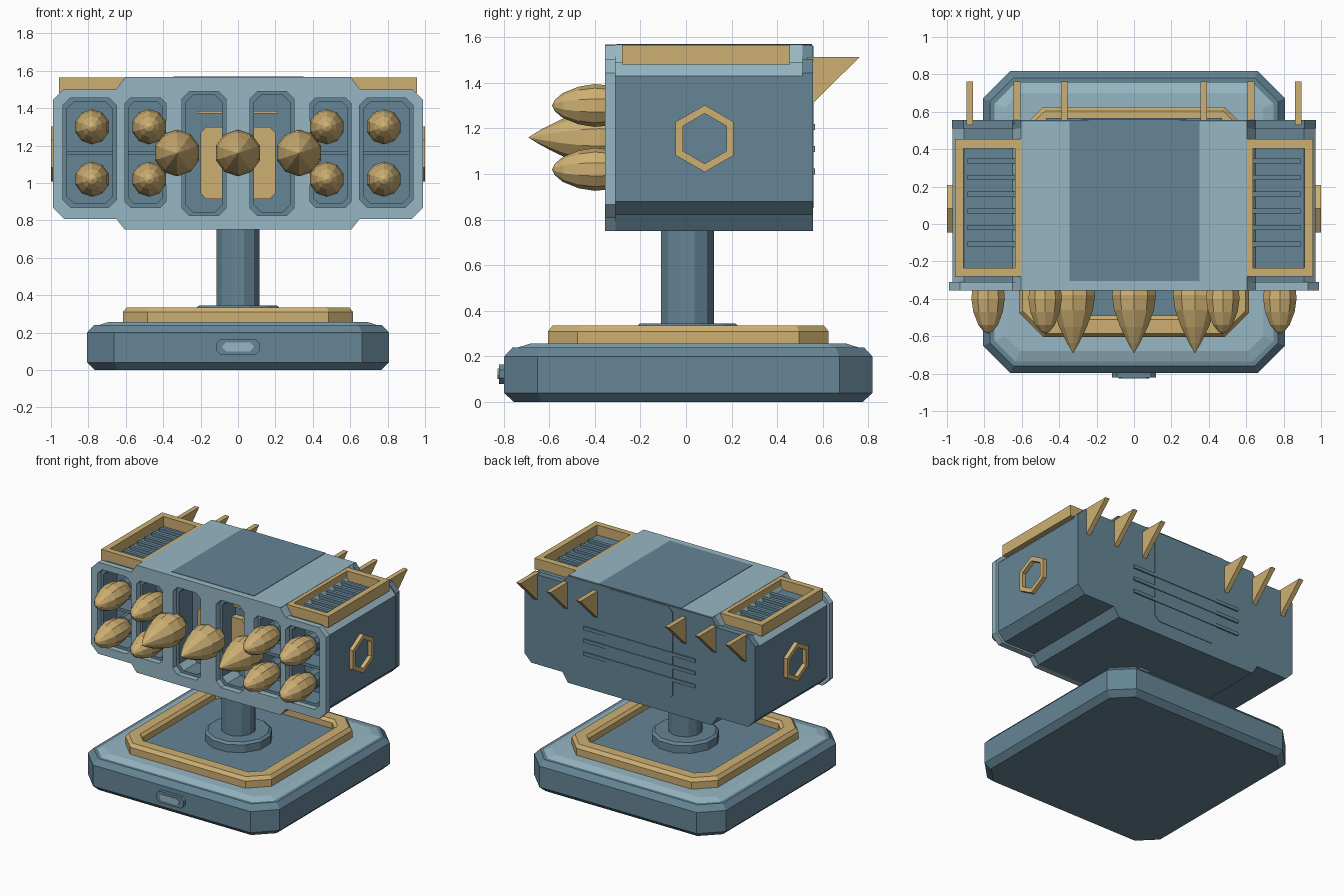
import bpy, bmesh, math
from mathutils import Matrix

if "Cube" in bpy.data.objects:
    bpy.data.objects.remove(bpy.data.objects["Cube"])


def material(name, rgb):
    m = bpy.data.materials.new(name)
    m.diffuse_color = (*rgb, 1)
    m.use_nodes = True
    m.node_tree.nodes["Principled BSDF"].inputs["Base Color"].default_value = m.diffuse_color
    return m


STEEL = material("steel blue", (0.13, 0.235, 0.305))
PALE = material("pale blue", (0.305, 0.474, 0.546))
GOLD = material("gold", (0.61, 0.43, 0.17))


def finish(name, bm, *mats):
    bmesh.ops.remove_doubles(bm, verts=bm.verts, dist=1e-5)
    bmesh.ops.recalc_face_normals(bm, faces=bm.faces)
    me = bpy.data.meshes.new(name)
    bm.to_mesh(me)
    bm.free()
    for m in mats:
        me.materials.append(m)
    ob = bpy.data.objects.new(name, me)
    bpy.context.collection.objects.link(ob)
    return ob


def prism(name, loops, lo, hi, mat, axis="y"):
    """Extrude a filled outline (first loop) with holes (other loops) along an axis."""
    cu = bpy.data.curves.new(name, "CURVE")
    cu.dimensions = "2D"
    cu.fill_mode = "BOTH"
    cu.extrude = (hi - lo) / 2
    for pts in loops:
        sp = cu.splines.new("POLY")
        sp.points.add(len(pts) - 1)
        for p, (a, b) in zip(sp.points, pts):
            p.co = (a, b, 0, 1)
        sp.use_cyclic_u = True
    tmp = bpy.data.objects.new(name + "_tmp", cu)
    bpy.context.collection.objects.link(tmp)
    me = bpy.data.meshes.new_from_object(tmp)
    mid = (lo + hi) / 2
    rx, rz = Matrix.Rotation(math.pi / 2, 4, "X"), Matrix.Rotation(math.pi / 2, 4, "Z")
    me.transform({"x": Matrix.Translation((mid, 0, 0)) @ rz @ rx,
                  "y": Matrix.Translation((0, mid, 0)) @ rx,
                  "z": Matrix.Translation((0, 0, mid))}[axis])
    bm = bmesh.new()
    bm.from_mesh(me)
    for f in bm.faces:
        f.material_index = 0
        f.smooth = False
    bpy.data.objects.remove(tmp)
    bpy.data.curves.remove(cu)
    bpy.data.meshes.remove(me)
    return finish(name, bm, mat)


def rect(a0, a1, b0, b1, c=0.0):
    """Rectangle with cut corners."""
    if not c:
        return [(a0, b0), (a1, b0), (a1, b1), (a0, b1)]
    return [(a0 + c, b0), (a1 - c, b0), (a1, b0 + c), (a1, b1 - c),
            (a1 - c, b1), (a0 + c, b1), (a0, b1 - c), (a0, b0 + c)]


def box(name, x0, x1, y0, y1, z0, z1, mat):
    return prism(name, [rect(x0, x1, y0, y1)], z0, z1, mat, "z")


def loft(name, rings, mats, cap=True, mat_ids=None):
    """Skin between rings of 3D points, optionally closing the ends."""
    bm = bmesh.new()
    vs = [[bm.verts.new(p) for p in r] for r in rings]
    n = len(vs[0])
    pairs = list(zip(vs, vs[1:])) if cap else list(zip(vs, vs[1:] + vs[:1]))
    for k, (a, b) in enumerate(pairs):
        for i in range(n):
            f = bm.faces.new((a[i], a[(i + 1) % n], b[(i + 1) % n], b[i]))
            f.material_index = mat_ids[k] if mat_ids else 0
    if cap:
        bm.faces.new(vs[0])
        bm.faces.new(vs[-1]).material_index = mat_ids[-1] if mat_ids else 0
    return finish(name, bm, *mats)


def octagon(half, cut, z):
    return [(x, y + 0.01, z) for x, y in rect(-half, half, -half, half, cut)]


def lathe(name, x, y, z, profile, sides, mat, axis="y"):
    rings = []
    for r, t in profile:
        ring = []
        for i in range(sides):
            a = math.tau * (i + 0.5) / sides
            u, v = r * math.cos(a), r * math.sin(a)
            ring.append((x + u, y + t, z + v) if axis == "y" else (x + u, y + v, z + t))
        rings.append(ring)
    return loft(name, rings, [mat])


# Base slab with pale top
loft("base", [octagon(0.765, 0.125, 0), octagon(0.807, 0.145, 0.04), octagon(0.807, 0.145, 0.2),
              octagon(0.77, 0.125, 0.24), octagon(0.745, 0.11, 0.24), octagon(0.69, 0.08, 0.257)],
     [STEEL, PALE], mat_ids=[0, 0, 0, 0, 1, 1])
# Gold ring and sunken deck
loft("base_ring", [octagon(0.615, 0.13, 0.25), octagon(0.615, 0.13, 0.31), octagon(0.595, 0.12, 0.335),
                   octagon(0.52, 0.075, 0.335), octagon(0.50, 0.065, 0.315), octagon(0.50, 0.065, 0.25)],
     [GOLD], cap=False)
loft("deck", [octagon(0.51, 0.07, 0.25), octagon(0.51, 0.07, 0.272)], [STEEL])
# Button on the front of the base
prism("button_frame", [rect(-0.117, 0.117, 0.08, 0.165, 0.025)], -0.82, -0.78, STEEL)
prism("button", [rect(-0.083, 0.083, 0.1, 0.147, 0.018)], -0.826, -0.81, PALE)
# Post and collar
lathe("collar", 0, 0.007, 0, [(0.235, 0.26), (0.235, 0.33), (0.215, 0.345)], 12, STEEL, "z")
lathe("post", 0, 0.007, 0, [(0.12, 0.3), (0.12, 0.8)], 12, STEEL, "z")


def head_outline(w, low, high, c=0.06):
    """Stepped outline of the head, mirrored about x = 0."""
    right = [(0.605, 0.75), (0.65, low), (w - c, low), (w, low + c),
             (w, high - c), (w - c, high), (0.65, high), (0.605, 1.563)]
    return right + [(-x, z) for x, z in reversed(right)]


def cells(d):
    """Openings of the launcher, shrunk by d."""
    out = []
    for x0, x1, z0, z1, c in ((0.65, 0.935, 0.87, 1.455, 0.04), (0.385, 0.605, 0.87, 1.455, 0.03),
                              (0.065, 0.30, 0.825, 1.49, 0.04)):
        out.append(rect(x0 + d, x1 - d, z0 + d, z1 - d, c))
        out.append(rect(-x1 + d, -x0 - d, z0 + d, z1 - d, c))
    return out


# Head: pale front plate, hollow cell block, solid body, back plate
prism("front_plate", [head_outline(0.99, 0.807, 1.503)] + cells(0), -0.355, -0.31, PALE)
prism("cell_block", [head_outline(0.97, 0.82, 1.49)] + cells(0.02), -0.31, -0.15, STEEL)
body = prism("body", [head_outline(0.97, 0.82, 1.49)], -0.15, 0.548, STEEL)
prism("back_plate", [head_outline(0.972, 0.82, 1.503)], 0.51, 0.556, STEEL)
for ob in (body, bpy.data.objects["cell_block"]):
    ob.data.materials.append(PALE)
    for f in ob.data.polygons:  # pale upper chamfers
        if 0.5 < f.normal.z < 0.9:
            f.material_index = 1
# Pale roof with a darker centre strip
box("roof", -0.605, 0.605, -0.355, 0.548, 1.56, 1.567, PALE)
box("roof_strip", -0.345, 0.35, -0.305, 0.553, 1.563, 1.57, STEEL)
# Back panel and its thin ribs
prism("back_panel", [rect(-0.28, 0.28, 0.85, 1.56, 0.04)], 0.55, 0.56, STEEL)
for z in (1.01, 1.11, 1.205):
    box("back_rib", -0.47, 0.47, 0.55, 0.566, z - 0.013, z + 0.013, STEEL)
# Gold panel deep inside the centre cells
prism("inner_panel", [rect(-0.2, 0.2, 0.915, 1.3, 0.03)], -0.2, -0.14, GOLD)
box("inner_bar", -0.215, 0.215, -0.18, -0.14, 1.37, 1.385, GOLD)

for s in (-1, 1):
    lo, hi = sorted((s * 0.59, s * 0.957))
    # Roof vent: gold frame and slats
    prism("vent_frame", [rect(lo, hi, -0.28, 0.455), rect(lo + 0.045, hi - 0.045, -0.235, 0.405)],
          1.48, 1.565, GOLD, "z")
    for i in range(6):
        y = 0.337 - 0.089 * i
        a, b = sorted((s * 0.63, s * 0.89))
        box("vent_slat", a, b, y - 0.014, y + 0.014, 1.48, 1.512, STEEL)
    # Hexagon badge on the side
    hexes = [[(0.082 + r * math.sin(i * math.pi / 3), 1.155 + r * math.cos(i * math.pi / 3))
              for i in range(6)] for r in (0.147, 0.11)]
    a, b = sorted((s * 0.96, s * 1.0))
    prism("side_hexagon", hexes, a, b, GOLD, "x")
    # Back spikes
    for x in (0.373, 0.625, 0.878):
        prism("spike", [[(0.53, 1.513), (0.762, 1.513), (0.556, 1.31), (0.53, 1.33)]],
              s * x - 0.018, s * x + 0.018, GOLD, "x")
    # Cell shelves and small rockets
    for x0, x1 in ((0.64, 0.94), (0.38, 0.61)):
        a, b = sorted((s * x0, s * x1))
        box("cell_shelf", a, b, -0.3, -0.14, 1.15, 1.172, STEEL)
    for x in (0.78, 0.475):
        for z in (1.3, 1.02):
            lathe("small_rocket", s * x, 0, z,
                  [(0.06, -0.25), (0.086, -0.32), (0.094, -0.40), (0.083, -0.47),
                   (0.055, -0.54), (0.025, -0.575), (0.001, -0.587)], 10, GOLD)
            lathe("rocket_tube", s * x, 0, z, [(0.07, -0.14), (0.07, -0.26)], 10, STEEL)

# Large centre rockets
for x in (-0.326, 0, 0.326):
    lathe("large_rocket", x, 0, 1.16,
          [(0.07, -0.25), (0.112, -0.31), (0.124, -0.38), (0.112, -0.46),
           (0.078, -0.55), (0.035, -0.635), (0.001, -0.69)], 10, GOLD)
